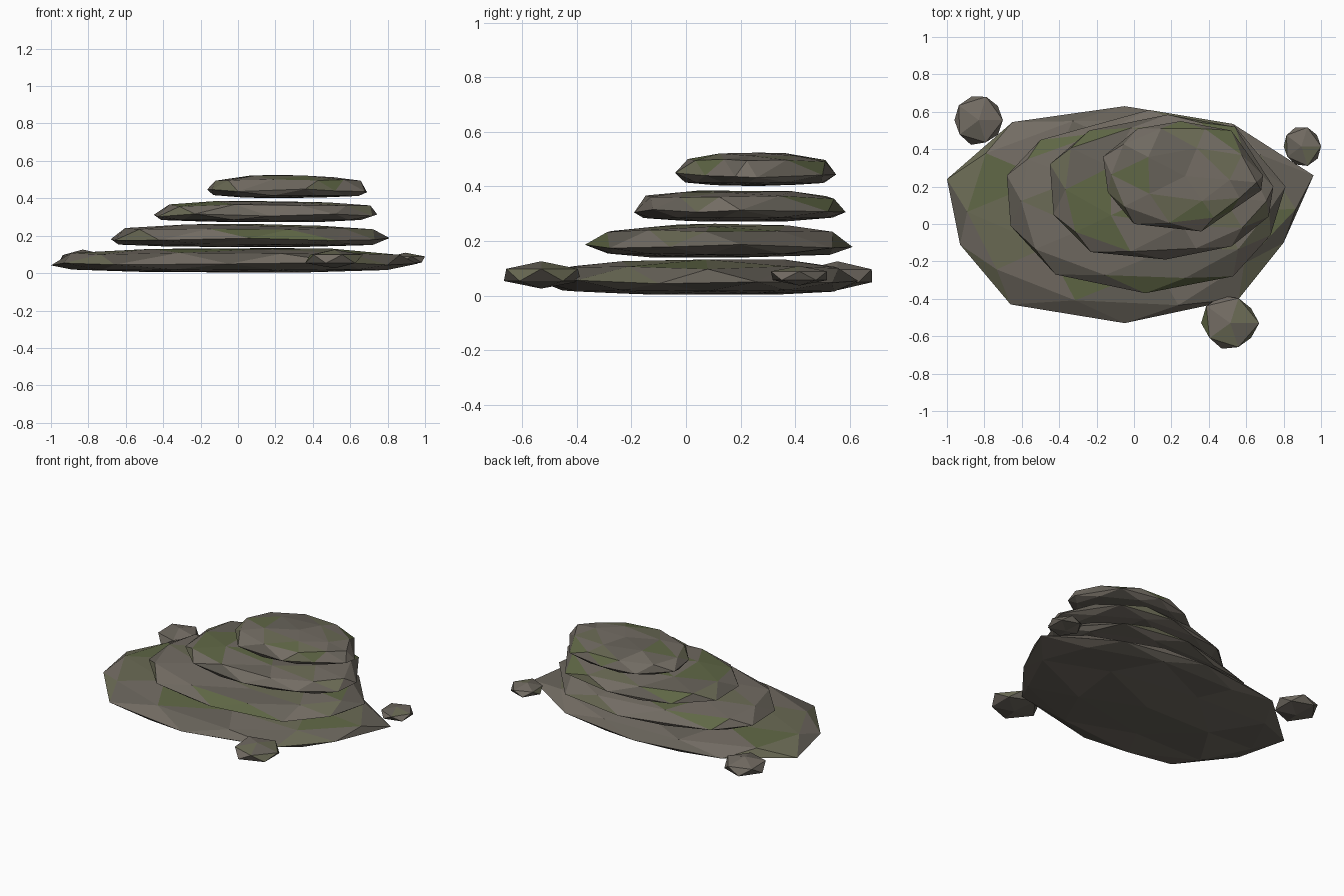
import bpy, bmesh, math, random

if "Cube" in bpy.data.objects:
    bpy.data.objects.remove(bpy.data.objects["Cube"])

random.seed(7)


def material(name, rgb):
    m = bpy.data.materials.new(name)
    m.diffuse_color = (*rgb, 1)
    m.use_nodes = True
    m.node_tree.nodes["Principled BSDF"].inputs["Base Color"].default_value = m.diffuse_color
    return m


MATS = [material("stone", (0.17, 0.15, 0.125)),
        material("stone_dark", (0.135, 0.122, 0.10)),
        material("moss", (0.115, 0.135, 0.06)),
        material("mossy_stone", (0.145, 0.145, 0.09))]


def finish(name, bm, weights):
    # Mottle the facets; undersides stay bare stone
    bm.normal_update()
    for f in bm.faces:
        pick = random.choices(range(4), weights)[0]
        f.material_index = pick if f.normal.z > 0.1 else random.choice((0, 1))
        f.smooth = False
    me = bpy.data.meshes.new(name)
    bm.to_mesh(me)
    bm.free()
    for m in MATS:
        me.materials.append(m)
    ob = bpy.data.objects.new(name, me)
    bpy.context.collection.objects.link(ob)


def slab(name, outline, bottom, rim, top):
    # Icosphere whose ten rim vertices follow the outline, fuller above than below
    cx = sum(p[0] for p in outline) / 10
    cy = sum(p[1] for p in outline) / 10
    bm = bmesh.new()
    bmesh.ops.create_icosphere(bm, subdivisions=2, radius=1)
    for v in bm.verts:
        x, y, z = v.co
        r = math.hypot(x, y)
        t = ((math.degrees(math.atan2(y, x)) - 18) % 360) / 36
        k = int(t + 1e-3)
        f = max(0, t - k)
        a, b = outline[k % 10], outline[(k + 1) % 10]
        px, py = a[0] + (b[0] - a[0]) * f, a[1] + (b[1] - a[1]) * f
        s = r if r > 0.97 else r * 1.07
        s *= 1 if abs(z) < 0.1 else random.uniform(0.95, 1.03)
        h = abs(z) ** 0.6
        if abs(z) < 0.1:
            zz = rim + random.uniform(-0.008, 0.012)
        elif z > 0:
            zz = rim + (top - rim) * min(1, h * random.uniform(0.92, 1.08))
        else:
            zz = rim - (rim - bottom) * min(1, h * random.uniform(0.9, 1.05))
        v.co = (cx + (px - cx) * s, cy + (py - cy) * s, zz)
    finish(name, bm, (40, 22, 16, 22))


def pebble(name, x, y, z, rx, ry, rz, weights):
    bm = bmesh.new()
    bmesh.ops.create_icosphere(bm, subdivisions=1, radius=1)
    for v in bm.verts:
        j = random.uniform(0.98, 1.16) if abs(v.co.z) < 0.9 else 1
        v.co = (x + v.co.x * rx * j, y + v.co.y * ry * j, z + v.co.z * rz)
    finish(name, bm, weights)


# Stacked slabs, each outline running anticlockwise from the right
slab("base_slab", [(0.96, 0.26), (0.53, 0.535), (-0.05, 0.63), (-0.65, 0.545), (-1, 0.24),
                   (-0.93, -0.11), (-0.66, -0.43), (-0.05, -0.53), (0.56, -0.40), (0.80, -0.10)],
     0.0, 0.047, 0.135)
slab("second_slab", [(0.81, 0.20), (0.53, 0.535), (0.08, 0.61), (-0.50, 0.45), (-0.68, 0.26),
                     (-0.66, -0.01), (-0.42, -0.27), (0.06, -0.37), (0.53, -0.28), (0.73, -0.06)],
     0.138, 0.178, 0.265)
slab("third_slab", [(0.745, 0.20), (0.54, 0.52), (0.18, 0.585), (-0.24, 0.50), (-0.45, 0.32),
                    (-0.43, 0.05), (-0.23, -0.15), (0.17, -0.19), (0.52, -0.12), (0.72, 0.04)],
     0.27, 0.308, 0.39)
slab("top_slab", [(0.69, 0.26), (0.52, 0.50), (0.25, 0.55), (0.02, 0.51), (-0.165, 0.36),
                  (-0.14, 0.17), (0.0, 0.0), (0.36, -0.04), (0.52, 0.07), (0.68, 0.18)],
     0.40, 0.44, 0.525)

# Loose pebbles around the foot
pebble("pebble_front", 0.515, -0.53, 0.076, 0.155, 0.153, 0.05, (25, 10, 25, 40))
pebble("pebble_left", -0.83, 0.555, 0.073, 0.134, 0.138, 0.053, (60, 30, 0, 10))
pebble("pebble_right", 0.895, 0.415, 0.073, 0.104, 0.106, 0.036, (70, 20, 0, 10))
